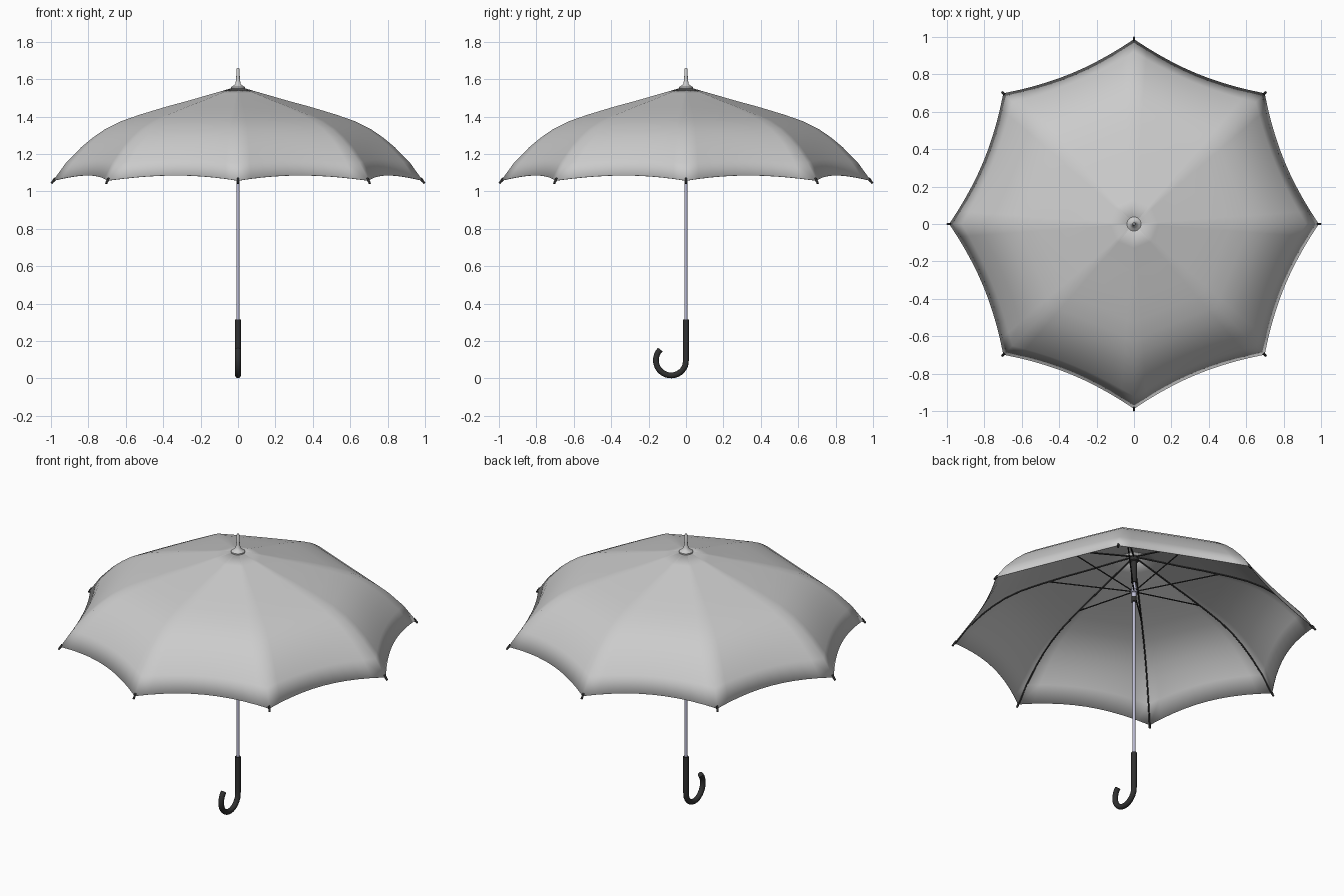
import bpy, bmesh, math
from mathutils import Vector

if "Cube" in bpy.data.objects:
    bpy.data.objects.remove(bpy.data.objects["Cube"])

def material(name, col):
    m = bpy.data.materials.new(name)
    m.diffuse_color = (*col, 1)
    m.use_nodes = True
    m.node_tree.nodes["Principled BSDF"].inputs["Base Color"].default_value = m.diffuse_color
    return m

DARK = material("dark", (0.03, 0.03, 0.03))
STEEL = material("steel", (0.5, 0.5, 0.66))
N = 8
# rib profile: radius, height
RIB = [(0.015, 1.557), (0.13, 1.524), (0.257, 1.487), (0.39, 1.451), (0.525, 1.41),
       (0.625, 1.375), (0.71, 1.333), (0.777, 1.287), (0.838, 1.236), (0.92, 1.152), (0.988, 1.058)]

def finish(ob, mat, angle=40):
    if mat:
        ob.data.materials.append(mat)
    bpy.ops.object.select_all(action='DESELECT')
    bpy.context.view_layer.objects.active = ob
    ob.select_set(True)
    bpy.ops.object.shade_smooth_by_angle(angle=math.radians(angle))
    return ob

def mesh_object(name, bm, mat=None, angle=40):
    bmesh.ops.recalc_face_normals(bm, faces=bm.faces)
    me = bpy.data.meshes.new(name)
    bm.to_mesh(me)
    bm.free()
    ob = bpy.data.objects.new(name, me)
    bpy.context.collection.objects.link(ob)
    return finish(ob, mat, angle)

def lathe(name, prof, mat=None, n=24):
    bm = bmesh.new()
    rings = [[bm.verts.new((r * math.cos(2 * math.pi * i / n), r * math.sin(2 * math.pi * i / n), z))
              for i in range(n)] for r, z in prof]
    for a, b in zip(rings, rings[1:]):
        for i in range(n):
            j = (i + 1) % n
            bm.faces.new((a[i], a[j], b[j], b[i]))
    bm.faces.new(rings[0])
    bm.faces.new(rings[-1])
    return mesh_object(name, bm, mat)

def tubes(name, paths, radius, mat, n=8):
    bm = bmesh.new()
    for pts in paths:
        pts = [Vector(p) for p in pts]
        rings = []
        for k, p in enumerate(pts):
            d = (pts[min(k + 1, len(pts) - 1)] - pts[max(k - 1, 0)]).normalized()
            # paths lie in vertical planes: keep one axis horizontal
            plane = (pts[-1] - pts[0]).cross(Vector((0, 0, 1))).normalized()
            u = d.cross(plane).normalized()
            rings.append([bm.verts.new(p + radius * (math.cos(2 * math.pi * i / n) * u
                          + math.sin(2 * math.pi * i / n) * plane)) for i in range(n)])
        for a, b in zip(rings, rings[1:]):
            for i in range(n):
                j = (i + 1) % n
                bm.faces.new((a[i], a[j], b[j], b[i]))
        bm.faces.new(rings[0])
        bm.faces.new(rings[-1])
    return mesh_object(name, bm, mat, 50)

def radial(profile):
    return [[(r * math.cos(a), r * math.sin(a), z) for r, z in profile]
            for a in (2 * math.pi * i / N for i in range(N))]

# canopy: eight panels stretched between ribs, hem scalloped inward and upward
S = 10
bm = bmesh.new()
rows = []
for r, z in RIB:
    row = []
    for i in range(N):
        a, b = (Vector((math.cos(t), math.sin(t), 0)) for t in
                (2 * math.pi * i / N, 2 * math.pi * (i + 1) / N))
        for k in range(S):
            s = k / S
            bow = 4 * s * (1 - s) * (r / RIB[-1][0]) ** 4
            p = a.lerp(b, s) * r * (1 - 0.045 * bow)
            row.append(bm.verts.new((p.x, p.y, z + 0.028 * bow)))
    rows.append(row)
for a, b in zip(rows, rows[1:]):
    for i in range(N * S):
        j = (i + 1) % (N * S)
        bm.faces.new((a[i], a[j], b[j], b[i]))
canopy = mesh_object("canopy", bm, None, 60)
mod = canopy.modifiers.new("cloth", 'SOLIDIFY')
mod.thickness = 0.003
mod.offset = -1

# frame under the canopy
tubes("ribs", radial([(r - 0.002, z - 0.007) for r, z in RIB]), 0.004, DARK)
tubes("struts", radial([(0.01, 1.335), (0.47, 1.42)]), 0.0035, DARK)
tubes("rib_tips", radial([(0.978, 1.07), (0.997, 1.042)]), 0.006, DARK)

# shaft, runner and top fittings
lathe("shaft", [(0.008, 0.29), (0.008, 1.58)], STEEL)
lathe("top_notch", [(0.015, 1.39), (0.017, 1.395), (0.017, 1.52), (0.024, 1.525), (0.024, 1.545)], DARK)
lathe("runner", [(0.012, 1.29), (0.013, 1.325), (0.02, 1.328), (0.02, 1.343), (0.013, 1.346), (0.012, 1.37)], STEEL)
lathe("runner_collar", [(0.015, 1.268), (0.015, 1.298)], DARK)
lathe("ferrule", [(0.038, 1.55), (0.038, 1.557), (0.024, 1.566), (0.014, 1.576), (0.01, 1.60),
                  (0.008, 1.655), (0.005, 1.66)], None)

# hooked handle curling toward the front
hook = [(0, 0, 0.315), (0, 0, 0.2), (0, 0, 0.1)]
for k in range(19):
    t = math.radians(-20 - 205 * k / 18)
    hook.append((0, -0.08 + 0.081 * math.cos(t), 0.097 + 0.081 * math.sin(t)))
tubes("handle", [hook], 0.0155, DARK, 16)
